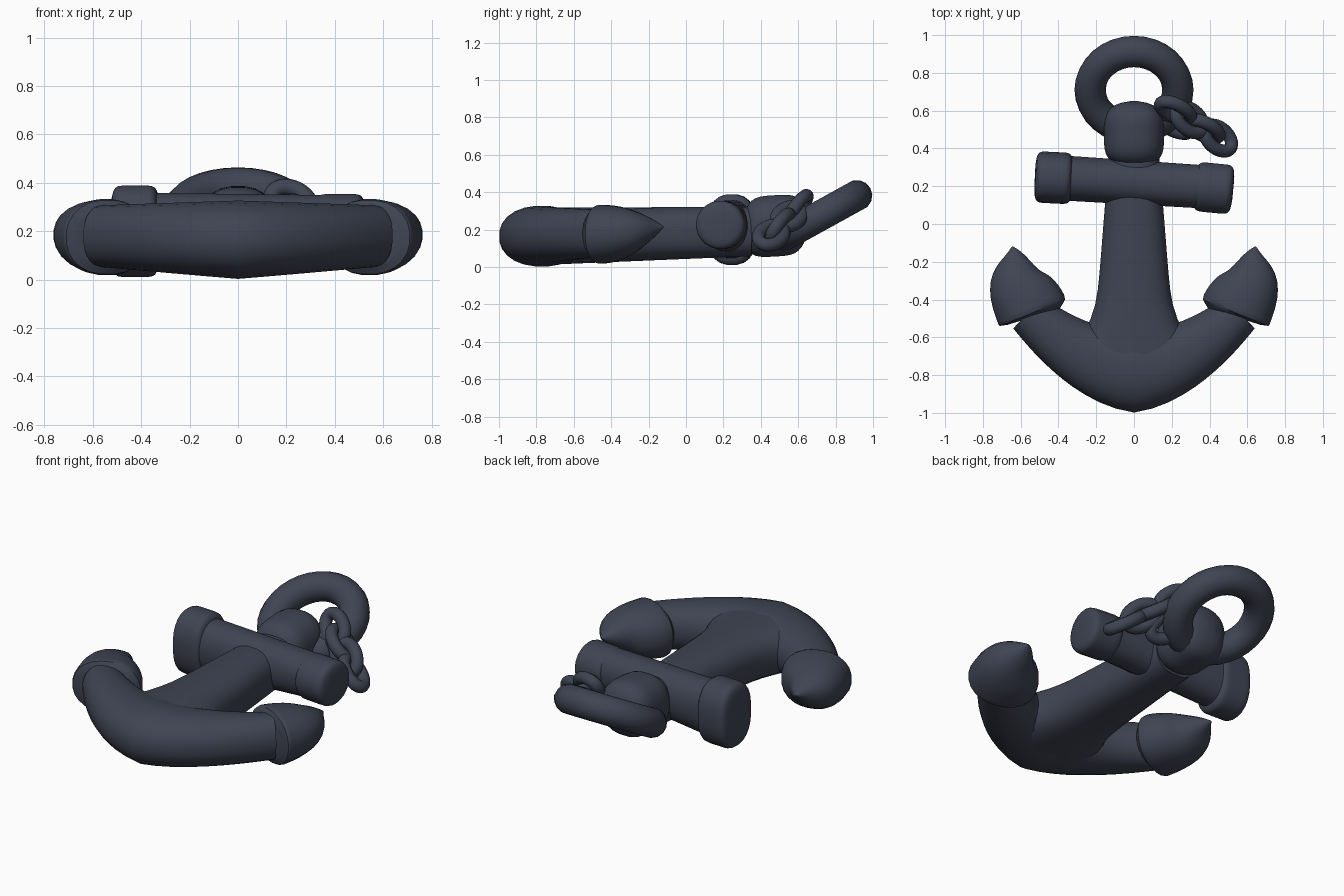
import bpy, bmesh, math
from mathutils import Vector

cube = bpy.data.objects.get("Cube")
if cube:
    bpy.data.objects.remove(cube, do_unlink=True)

iron = bpy.data.materials.new("dark_iron")
iron.use_nodes = True
iron.diffuse_color = (0.05, 0.058, 0.086, 1)
shader = next(node for node in iron.node_tree.nodes if node.type == 'BSDF_PRINCIPLED')
shader.inputs["Base Color"].default_value = iron.diffuse_color
parts = []
UP = Vector((0, 0, 1))


def finish(name, bm):
    bmesh.ops.recalc_face_normals(bm, faces=bm.faces)
    mesh = bpy.data.meshes.new(name)
    bm.to_mesh(mesh)
    bm.free()
    mesh.materials.append(iron)
    obj = bpy.data.objects.new(name, mesh)
    bpy.context.collection.objects.link(obj)
    parts.append(obj)


def bridge(bm, first, second):
    for i in range(len(first)):
        j = (i + 1) % len(first)
        bm.faces.new((first[i], first[j], second[j], second[i]))


def signed_power(value, exponent):
    return math.copysign(abs(value) ** exponent, value)


def loft(name, path, width, height, square=2.2, steps=20, sides=24):
    """Sweep a rounded section; path, width and height are rules of t in [0, 1]."""
    bm = bmesh.new()
    # Stations crowd towards both ends, where the rounding is
    times = [(1 - math.cos(math.pi * k / steps)) / 2 for k in range(steps + 1)]
    mids = [Vector(path(t)) for t in times]
    rings = []
    for k, t in enumerate(times):
        along = mids[min(k + 1, steps)] - mids[max(k - 1, 0)]
        side = along.cross(UP).normalized()
        ring = []
        for i in range(sides):
            angle = math.tau * (i + 0.5) / sides
            across = signed_power(math.cos(angle), 2 / square) * width(t)
            rise = signed_power(math.sin(angle), 2 / square) * height(t)
            ring.append(bm.verts.new(mids[k] + side * across + UP * rise))
        rings.append(ring)
    for first, second in zip(rings, rings[1:]):
        bridge(bm, first, second)
    bm.faces.new(rings[0])
    bm.faces.new(rings[-1])
    finish(name, bm)


def barrel(name, start, end, width, height, sharp, square=2.4):
    """Straight solid with rounded ends; a higher sharp value gives flatter ends."""
    def swell(t):
        return max(0.02, 1 - abs(2 * t - 1) ** sharp) ** (2 / sharp)

    loft(name, lambda t: Vector(start).lerp(Vector(end), t),
         lambda t: width * swell(t), lambda t: height * swell(t), square)


def oval_ring(name, centre, long_axis, wide_axis, length, width, tube, steps=32, sides=14):
    """Closed oval ring lying in the plane of the two axes."""
    u = Vector(long_axis).normalized()
    normal = u.cross(Vector(wide_axis)).normalized()
    v = normal.cross(u)
    bm = bmesh.new()
    rings = []
    for i in range(steps):
        c, s = math.cos(math.tau * i / steps), math.sin(math.tau * i / steps)
        middle = Vector(centre) + u * c * length + v * s * width
        outward = (u * c * width + v * s * length).normalized()
        ring = []
        for j in range(sides):
            angle = math.tau * j / sides
            offset = outward * math.cos(angle) + normal * math.sin(angle)
            ring.append(bm.verts.new(middle + offset * tube))
        rings.append(ring)
    for i in range(steps):
        bridge(bm, rings[i - 1], rings[i])
    finish(name, bm)


# Curved arms, thickest at the pointed crown
def reach(t):
    return abs(2 * t - 1)


loft("arms",
     lambda t: (0.56 * (2 * t - 1), 0.3 * reach(t) ** 1.8 - 0.77, 0.165 + 0.015 * reach(t)),
     lambda t: 0.23 - 0.115 * reach(t),
     lambda t: 0.163 - 0.035 * reach(t), steps=28)


# Spade shaped flukes, with a rounded base and a tip bent upwards
def spade(t):
    return (1 - t ** 2.2) * min(1, 0.75 + 4 * t) + 0.02


for sign, label in ((1, "left"), (-1, "right")):
    loft(label + "_fluke",
         lambda t: (sign * (0.53 + 0.115 * t + 0.03 * math.sin(math.pi * t) ** 2),
                    0.37 * t - 0.49, 0.175 + 0.04 * t * t),
         lambda t: 0.19 * spade(t),
         lambda t: 0.156 * spade(t))

# Tapered shank flaring into the arms
loft("shank",
     lambda t: (0, 1.07 * t - 0.72, 0.165 + 0.025 * t),
     lambda t: 0.22 - 0.085 * t + 0.1 * math.exp(-30 * t * t),
     lambda t: 0.153 - 0.02 * t, square=2.6)

# Cross stock, heavier towards the right, with end caps
loft("stock",
     lambda t: (0.8 * t - 0.4, 0.245 - 0.05 * t, 0.2 + 0.03 * t),
     lambda t: 0.12 - 0.005 * t,
     lambda t: 0.16 - 0.04 * t)
barrel("right_stock_cap", (-0.525, 0.25, 0.2), (-0.325, 0.24, 0.2), 0.137, 0.19, sharp=8)
barrel("left_stock_cap", (0.32, 0.2, 0.225), (0.525, 0.18, 0.225), 0.132, 0.13, sharp=8, square=2)

# Bulbous head with its tilted ring
barrel("head", (0, 0.3, 0.21), (0, 0.65, 0.23), 0.16, 0.165, sharp=4)
oval_ring("ring", (0, 0.71, 0.27), (1, 0, 0), (0, 0.87, 0.48), 0.232, 0.232, 0.083)

# Chain of links with alternating twist, and a shackle link beside the head
chain_start, chain_end = Vector((0.22, 0.6, 0.32)), Vector((0.445, 0.455, 0.17))
chain_run = chain_end - chain_start
for i in range(4):
    oval_ring("chain_link_" + str(i + 1), chain_start.lerp(chain_end, i / 3),
              chain_run, (1, 1, -1 if i % 2 else 2), 0.095, 0.06, 0.035)
oval_ring("shackle_link", (0.21, 0.53, 0.2), chain_run, (1, 1, 2), 0.1, 0.06, 0.035)

bpy.ops.object.select_all(action='DESELECT')
for obj in parts:
    obj.select_set(True)
bpy.context.view_layer.objects.active = parts[0]
bpy.ops.object.shade_smooth_by_angle(angle=math.radians(40))
